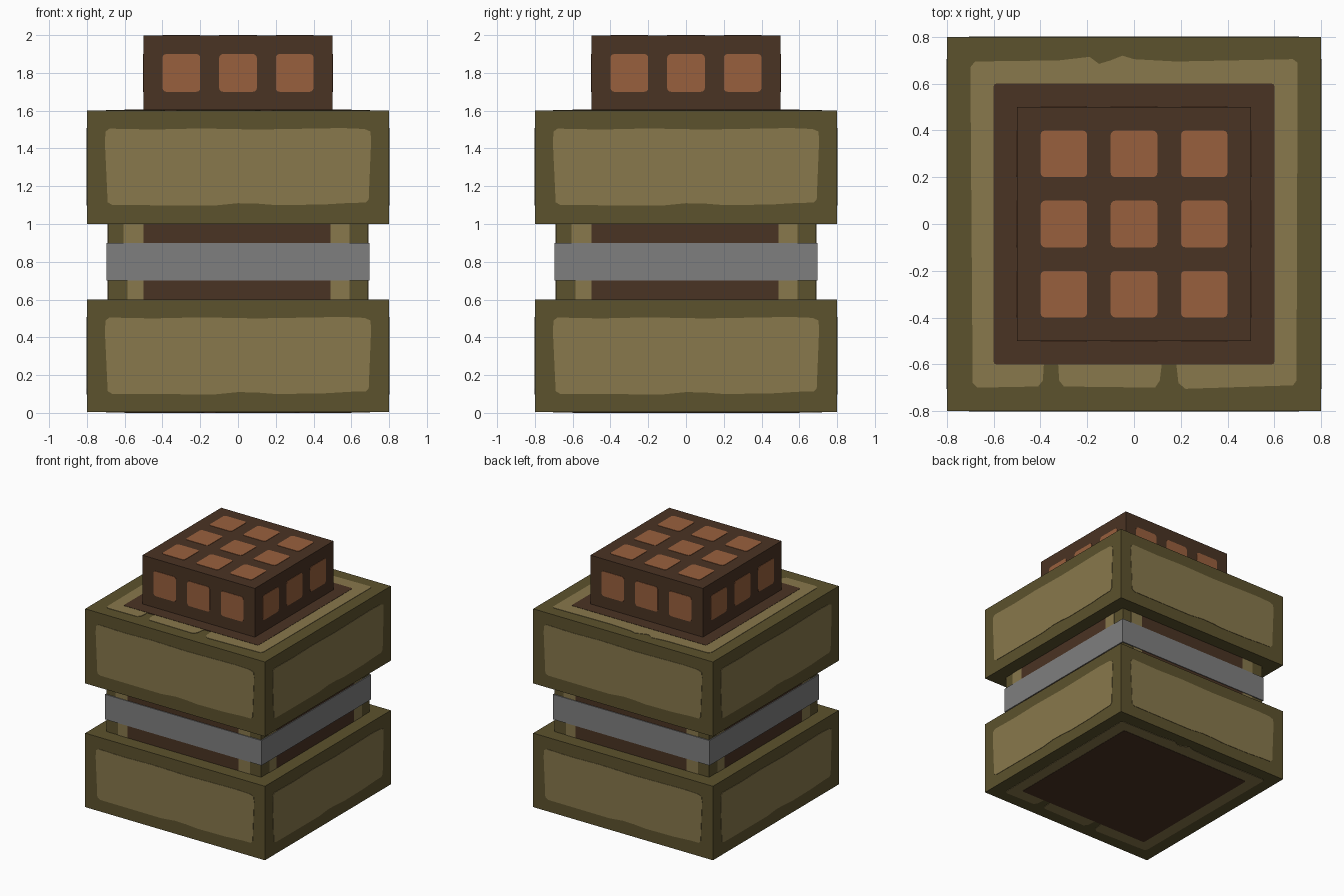
import bpy, bmesh, math
from mathutils import Matrix

if "Cube" in bpy.data.objects:
    bpy.data.objects.remove(bpy.data.objects["Cube"], do_unlink=True)


def material(name, rgb):
    lin = [((c / 255 + 0.055) / 1.055) ** 2.4 for c in rgb] + [1.0]
    m = bpy.data.materials.new(name)
    m.use_nodes = True
    m.diffuse_color = lin
    bsdf = next(n for n in m.node_tree.nodes if n.type == 'BSDF_PRINCIPLED')
    bsdf.inputs["Base Color"].default_value = lin
    bsdf.inputs["Roughness"].default_value = 0.9
    return m


OLIVE = material("dark olive", (92, 82, 45))
TAN = material("tan", (136, 120, 76))
BROWN = material("dark brown", (74, 51, 35))
ORANGE = material("orange brown", (153, 96, 61))
GREY = material("grey", (127, 127, 127))


def finish(name, bm, mat):
    bmesh.ops.recalc_face_normals(bm, faces=bm.faces)
    mesh = bpy.data.meshes.new(name)
    bm.to_mesh(mesh)
    bm.free()
    mesh.materials.append(mat)
    bpy.context.collection.objects.link(bpy.data.objects.new(name, mesh))


def block(name, half, z0, z1, mat):
    """Square block centred on the z axis."""
    bm = bmesh.new()
    fit = (Matrix.Translation((0, 0, (z0 + z1) / 2))
           @ Matrix.Diagonal((2 * half, 2 * half, z1 - z0, 1)))
    bmesh.ops.create_cube(bm, size=1, matrix=fit)
    finish(name, bm, mat)


def plates(name, outlines, lift, frame, mat):
    """Thin plates raised from a plane; frame maps the plane into place."""
    bm = bmesh.new()
    for pts in outlines:
        low = [bm.verts.new(frame @ Matrix.Translation((u, v, 0)).translation) for u, v in pts]
        high = [bm.verts.new(frame @ Matrix.Translation((u, v, lift)).translation) for u, v in pts]
        bm.faces.new(low[::-1])
        bm.faces.new(high)
        for i in range(len(pts)):
            j = (i + 1) % len(pts)
            bm.faces.new((low[i], low[j], high[j], high[i]))
    finish(name, bm, mat)


def rect(u0, u1, v0, v1):
    return [(u0, v0), (u1, v0), (u1, v1), (u0, v1)]


def rounded(u, v, half, r):
    """Square outline with rounded corners."""
    pts = []
    for k, (sx, sy) in enumerate([(1, 1), (-1, 1), (-1, -1), (1, -1)]):
        for s in range(4):
            a = math.radians(90 * k + 30 * s)
            pts.append((u + sx * (half - r) + r * math.cos(a),
                        v + sy * (half - r) + r * math.sin(a)))
    return pts


# Main stacked blocks
block("lower_block", 0.8, 0.005, 0.6, OLIVE)
block("middle_column", 0.688, 0.6, 1.0, OLIVE)
block("metal_band", 0.697, 0.7, 0.9, GREY)
block("upper_block", 0.8, 1.0, 1.6, OLIVE)
block("top_block", 0.5, 1.6, 1.997, BROWN)

# Uneven panel on the block sides, measured from the block's base
panel = [(-0.69, 0.115), (-0.665, 0.10), (-0.12, 0.098), (0.0, 0.11),
         (0.1, 0.108), (0.2, 0.10), (0.45, 0.103), (0.6, 0.112), (0.675, 0.113),
         (0.692, 0.13), (0.705, 0.45), (0.70, 0.49), (0.67, 0.503), (0.55, 0.508),
         (0.1, 0.50), (-0.2, 0.506), (-0.45, 0.50), (-0.68, 0.505),
         (-0.70, 0.49), (-0.705, 0.44)]
spots = (-0.3, 0.0, 0.3)

for k, side in enumerate(("front", "right", "back", "left")):
    def face(dist):
        return (Matrix.Rotation(math.pi / 2 * k, 4, 'Z')
                @ Matrix.Translation((0, -dist, 0))
                @ Matrix.Rotation(math.pi / 2, 4, 'X'))

    plates(side + "_panels", [[(u, v + z) for u, v in panel] for z in (0, 1)],
           0.003, face(0.8), TAN)
    plates(side + "_column_strips",
           [rect(-0.605, -0.5, 0.9, 1.0), rect(0.49, 0.59, 0.9, 1.0),
            rect(-0.585, -0.5, 0.6, 0.7), rect(0.49, 0.59, 0.6, 0.7)],
           0.003, face(0.688), TAN)
    plates(side + "_column_core", [rect(-0.5, 0.49, 0.6, 0.7), rect(-0.5, 0.49, 0.9, 1.0)],
           0.003, face(0.688), BROWN)
    plates(side + "_studs", [rounded(u, 1.8, 0.1, 0.02) for u in spots],
           0.003, face(0.5), ORANGE)

# Studs on the top
plates("top_studs", [rounded(u, v, 0.1, 0.02) for u in spots for v in spots],
       0.003, Matrix.Translation((0, 0, 1.997)), ORANGE)

# Worn border with notches, on the upper block and the underside
border = [(-0.69, -0.68), (-0.67, -0.70), (-0.41, -0.695), (-0.39, -0.67),
          (-0.385, -0.59), (-0.325, -0.59), (-0.32, -0.67), (-0.30, -0.695),
          (0.09, -0.70), (0.11, -0.67), (0.12, -0.59), (0.18, -0.59),
          (0.19, -0.68), (0.22, -0.705), (0.68, -0.69), (0.695, -0.67),
          (0.70, 0.69), (0.68, 0.705), (0.18, 0.695), (0.0, 0.705), (-0.05, 0.72),
          (-0.10, 0.70), (-0.15, 0.685), (-0.19, 0.715), (-0.32, 0.70),
          (-0.68, 0.695), (-0.70, 0.67)]
frames = {"upper": Matrix.Translation((0, 0, 1.6)),
          "underside": Matrix.Translation((0, 0, 0.005)) @ Matrix.Rotation(math.pi, 4, 'Y')}
for name, frame in frames.items():
    plates(name + "_border", [border], 0.003, frame, TAN)
    plates(name + "_core", [rounded(0, 0, 0.6, 0.01)], 0.005, frame, BROWN)
